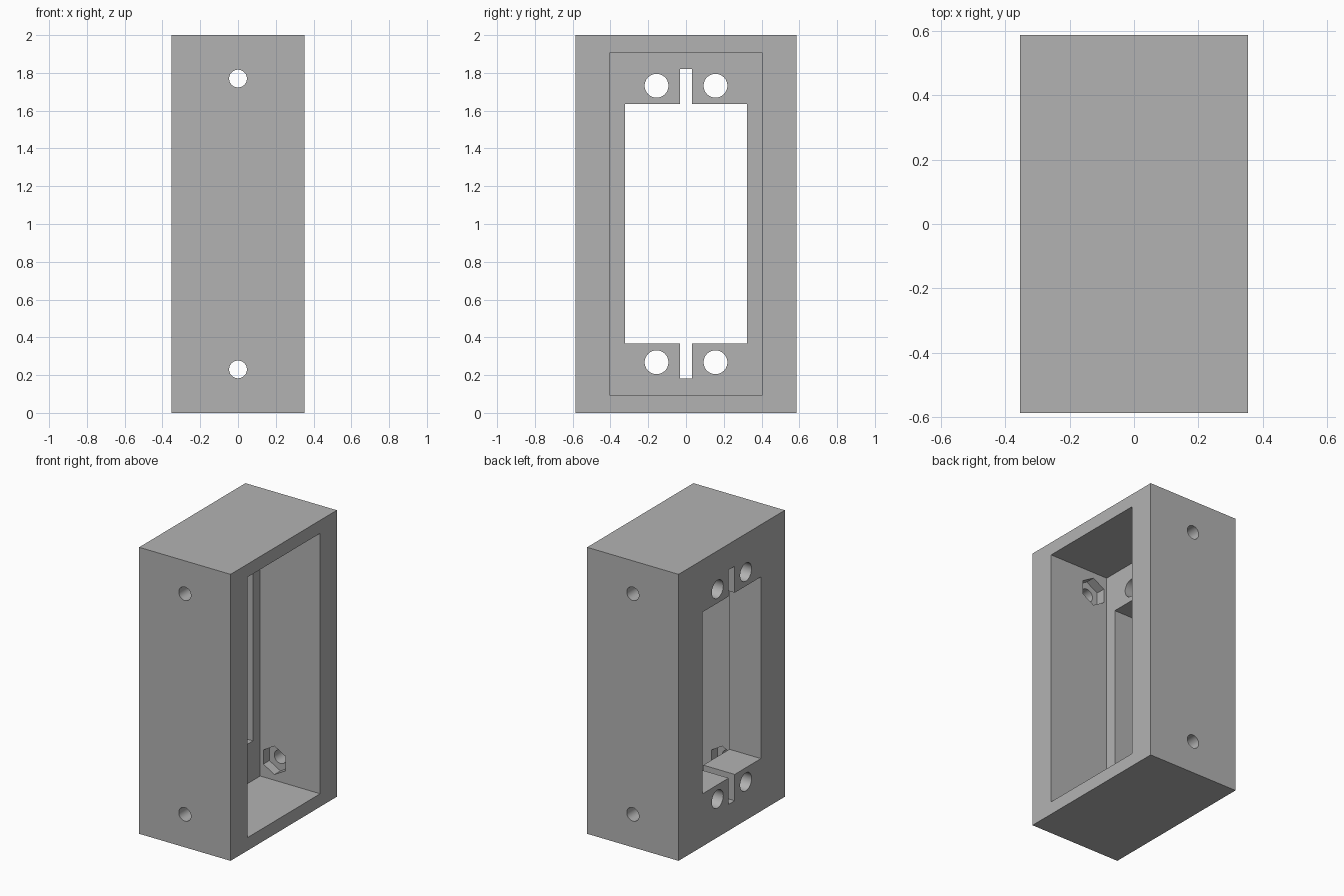
import bpy
import math
from mathutils import Matrix

if "Cube" in bpy.data.objects:
    bpy.data.objects.remove(bpy.data.objects["Cube"])

W, D, H = 0.706, 1.172, 2.0        # outer size in x, y, z
PLATE = 0.243                      # thickness of the mounting plate on the -x side

grey = bpy.data.materials.new("grey")
grey.diffuse_color = (0.45, 0.45, 0.45, 1)
grey.use_nodes = True
grey.node_tree.nodes["Principled BSDF"].inputs["Base Color"].default_value = grey.diffuse_color


def box(name, x0, x1, half_y, z0, z1):
    bpy.ops.mesh.primitive_cube_add(size=1, location=((x0 + x1) / 2, 0, (z0 + z1) / 2))
    ob = bpy.context.object
    ob.name = name
    ob.data.transform(Matrix.Diagonal((x1 - x0, 2 * half_y, z1 - z0, 1)))
    return ob


def cylinder(name, radius, depth, loc, axis, sides):
    bpy.ops.mesh.primitive_cylinder_add(vertices=sides, radius=radius, depth=depth, location=loc)
    ob = bpy.context.object
    ob.name = name
    # turn the local y direction up so hexagons have a corner pointing to z
    rot = Matrix.Rotation(math.pi / 2, 4, 'X')
    if axis == 'X':
        rot = Matrix.Rotation(math.pi / 2, 4, 'Z') @ rot
    ob.data.transform(rot)
    return ob


def cut(target, cutter):
    mod = target.modifiers.new(cutter.name, 'BOOLEAN')
    mod.operation = 'DIFFERENCE'
    mod.solver = 'EXACT'
    mod.object = cutter
    bpy.context.view_layer.objects.active = target
    bpy.ops.object.modifier_apply(modifier=mod.name)
    bpy.data.objects.remove(cutter, do_unlink=True)


# Outer block
housing = box("housing", -W / 2, W / 2, D / 2, 0, H)

# Deep cavity open on +x, then the window and narrow slot through the plate
cut(housing, box("cavity", -W / 2 + PLATE, 1, 0.402, 0.091, 1.909))
cut(housing, box("window", -1, 0.1, 0.322, 0.367, 1.635))
cut(housing, box("slot", -1, 0.1, 0.033, 0.183, 1.82))

for z_side in (-1, 1):
    for y_side in (-1, 1):
        # Round mounting holes through the plate
        cut(housing, cylinder("plate_hole", 0.063, 0.6,
                              (-W / 2, y_side * 0.156, 1 + z_side * 0.732), 'X', 48))
        # Screw holes through the side walls, with hexagonal nut pockets inside
        z = 1 + z_side * 0.77
        cut(housing, cylinder("screw_hole", 0.047, 0.5, (0, y_side * 0.5, z), 'Y', 48))
        cut(housing, cylinder("nut_pocket", 0.099, 0.132, (0, y_side * 0.402, z), 'Y', 6))

housing.data.materials.clear()
housing.data.materials.append(grey)
for p in housing.data.polygons:
    p.material_index = 0

bpy.ops.object.select_all(action='DESELECT')
housing.select_set(True)
bpy.context.view_layer.objects.active = housing
bpy.ops.object.shade_smooth_by_angle(angle=math.radians(30))
